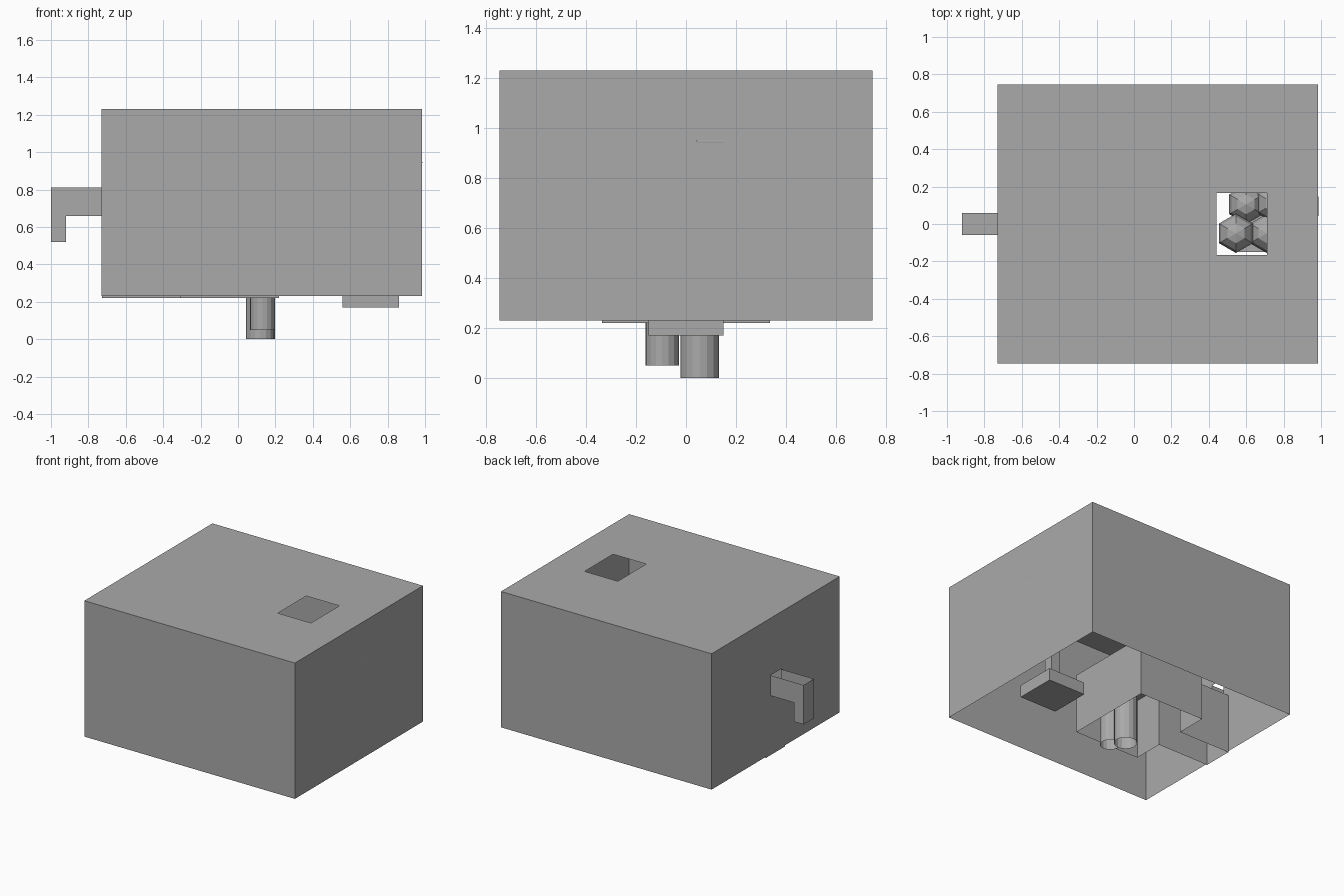
import bpy, bmesh, math
from mathutils import Matrix

if "Cube" in bpy.data.objects:
    bpy.data.objects.remove(bpy.data.objects["Cube"])

grey = bpy.data.materials.new("plain grey")
grey.use_nodes = True
grey.diffuse_color = (0.4, 0.4, 0.4, 1)
grey.node_tree.nodes["Principled BSDF"].inputs["Base Color"].default_value = (0.4, 0.4, 0.4, 1)


def finish(name, bm):
    bmesh.ops.remove_doubles(bm, verts=bm.verts, dist=0.0005)
    bmesh.ops.recalc_face_normals(bm, faces=bm.faces)
    mesh = bpy.data.meshes.new(name)
    bm.to_mesh(mesh)
    bm.free()
    mesh.materials.append(grey)
    obj = bpy.data.objects.new(name, mesh)
    bpy.context.collection.objects.link(obj)
    return obj


def add_face(bm, points):
    bm.faces.new([bm.verts.new(p) for p in points])


def add_walls(bm, outline, z0, z1):
    """Vertical walls along an open or closed path in plan."""
    for (ax, ay), (bx, by) in zip(outline, outline[1:]):
        add_face(bm, [(ax, ay, z0), (bx, by, z0), (bx, by, z1), (ax, ay, z1)])


def add_framed(bm, outer, hole, place):
    """Flat panel with a rectangular hole; place maps (u, v) to 3D."""
    def corners(u0, u1, v0, v1):
        return [(u0, v0), (u1, v0), (u1, v1), (u0, v1)]
    a, b = corners(*outer), corners(*hole)
    for i in range(4):
        j = (i + 1) % 4
        add_face(bm, [place(*p) for p in (a[i], a[j], b[j], b[i])])


def box(name, x, y, z):
    bm = bmesh.new()
    outline = [(x[0], y[0]), (x[1], y[0]), (x[1], y[1]), (x[0], y[1])]
    add_walls(bm, outline + outline[:1], *z)
    for h in z:
        add_face(bm, [(px, py, h) for px, py in outline])
    return finish(name, bm)


LEFT, RIGHT, DEPTH, BASE, TOP = -0.73, 0.985, 0.745, 0.23, 1.23
FLOOR = 0.66      # chute floor and housing roof
SPOUT = 0.06      # chute half width

# Outer shell: thin, open underneath, with a filling hole and a chute hole
bm = bmesh.new()
add_walls(bm, [(LEFT, -DEPTH), (RIGHT, -DEPTH), (RIGHT, DEPTH), (LEFT, DEPTH)], BASE, TOP)
add_framed(bm, (-DEPTH, DEPTH, BASE, TOP), (-SPOUT, SPOUT, FLOOR, 0.81),
           lambda u, v: (LEFT, u, v))
add_framed(bm, (LEFT, RIGHT, -DEPTH, DEPTH), (0.44, 0.71, -0.165, 0.165),
           lambda u, v: (u, v, TOP))
finish("outer_shell", bm)

# Chute: open-topped trough that turns down into a spout
bm = bmesh.new()
END, BEND, LIP, RIM = -1.0, -0.92, 0.52, 0.81
cheek = [(LEFT, FLOOR), (BEND, FLOOR), (BEND, LIP), (END, LIP), (END, RIM), (LEFT, RIM)]
for side in (-SPOUT, SPOUT):
    add_face(bm, [(x, side, z) for x, z in cheek])
for (ax, az), (bx, bz) in (cheek[0:2], cheek[1:3], cheek[3:5]):
    add_face(bm, [(ax, -SPOUT, az), (bx, -SPOUT, bz), (bx, SPOUT, bz), (ax, SPOUT, az)])
finish("outlet_chute", bm)

# Inner housing: T-shaped in plan, open underneath
bm = bmesh.new()
half = [(0.22, 0.335), (-0.31, 0.335), (-0.31, 0.11), (LEFT + 0.002, 0.11)]
outline = half + [(x, -y) for x, y in reversed(half)]
add_walls(bm, outline + outline[:1], 0.22, FLOOR - 0.002)
add_face(bm, [(x, y, FLOOR - 0.002) for x, y in outline])
finish("inner_housing", bm)

# Two open tubes hanging from the housing roof
for name, x, y, radius, low in (("long_tube", 0.12, 0.055, 0.077, 0.0),
                                ("short_tube", 0.13, -0.095, 0.067, 0.05)):
    bm = bmesh.new()
    high = FLOOR - 0.01
    bmesh.ops.create_cone(bm, cap_ends=False, segments=16, radius1=radius, radius2=radius,
                          depth=high - low,
                          matrix=Matrix.Translation((x, y, (high + low) / 2)))
    finish(name, bm)

# Push plate and its stem
box("push_plate", (0.56, 0.86), (-0.15, 0.15), (0.17, 0.26))
box("plate_stem", (0.675, 0.745), (-0.035, 0.035), (0.26, 0.85))

# Faceted pellets
pellets = [(0.545, -0.05, 0.97), (0.6, 0.105, 0.89), (0.71, -0.05, 0.91),
           (0.75, 0.11, 0.93), (0.895, 0.095, 0.945)]
for i, centre in enumerate(pellets):
    bm = bmesh.new()
    bmesh.ops.create_uvsphere(bm, u_segments=6, v_segments=6, radius=0.105,
                              matrix=Matrix.Translation(centre))
    finish(f"pellet_{i + 1}", bm)
